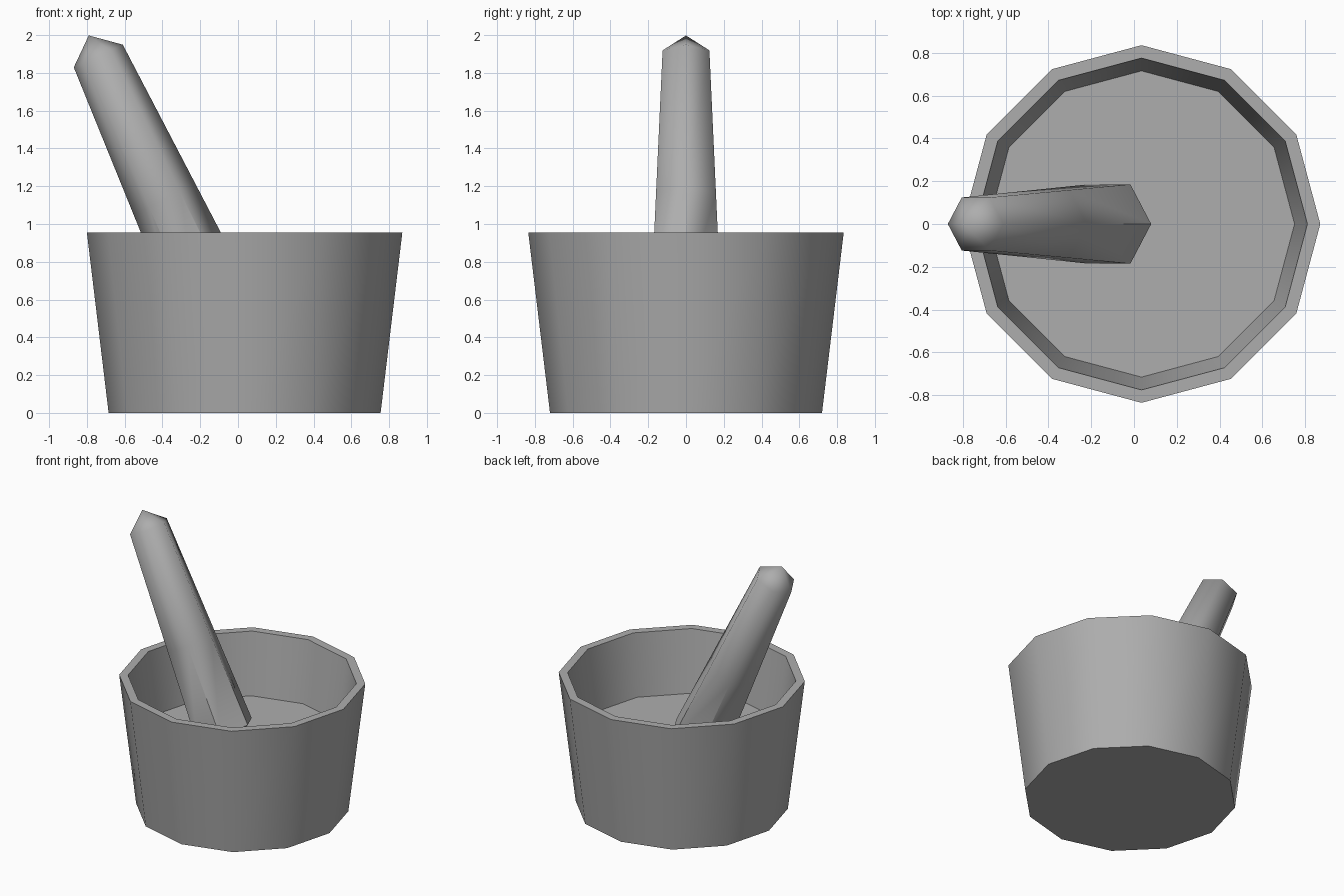
import bpy
import bmesh
from math import cos, sin, tau, radians
from mathutils import Matrix, Vector

cube = bpy.data.objects.get("Cube")
if cube:
    bpy.data.objects.remove(cube)

# Single stone colour
stone = bpy.data.materials.new("stone_grey")
stone.use_nodes = True
colour = (0.42, 0.42, 0.42, 1)
stone.diffuse_color = colour
stone.node_tree.nodes["Principled BSDF"].inputs["Base Color"].default_value = colour


def lathe(name, profile, sides, sharp_edge, matrix):
    """Turn (radius, height) points round z; radius 0 gives a pole."""
    bm = bmesh.new()
    rings = []
    for radius, height in profile:
        count = sides if radius else 1
        rings.append([bm.verts.new((radius * cos(tau * i / count),
                                    radius * sin(tau * i / count), height))
                      for i in range(count)])
    for low, high in zip(rings, rings[1:]):
        for i in range(sides):
            j = (i + 1) % sides
            corners = [low[i % len(low)], low[j % len(low)],
                       high[j % len(high)], high[i % len(high)]]
            bm.faces.new(list(dict.fromkeys(corners)))
    # Flat ends become single faces
    for ring, (radius, height) in ((rings[0], profile[0]), (rings[-1], profile[-1])):
        if radius:
            bm.faces.new(ring)
    bmesh.ops.recalc_face_normals(bm, faces=bm.faces)
    for face in bm.faces:
        face.smooth = True
    for edge in bm.edges:
        edge.smooth = not sharp_edge(edge)
    mesh = bpy.data.meshes.new(name)
    bm.to_mesh(mesh)
    bm.free()
    mesh.materials.append(stone)
    obj = bpy.data.objects.new(name, mesh)
    obj.matrix_world = matrix
    bpy.context.collection.objects.link(obj)
    return obj


# Mortar: tapered tub with a thin rim and a raised inner floor
lathe("mortar_bowl",
      [(0.72, 0), (0.835, 0.955), (0.775, 0.955), (0.715, 0.5)], 12,
      lambda edge: edge.calc_face_angle(0) > radians(40),
      Matrix.Translation((0.035, 0, 0)))

# Pestle: leaning six-sided rod, creased only along its lower half
length, middle = 1.49, 0.65


def lower_crease(edge):
    heights = [v.co.z for v in edge.verts]
    return max(heights) < middle + 0.01 or max(heights) < 0.01


foot, top = Vector((-0.114, 0, 0.537)), Vector((-0.74, 0, 1.89))
lean = Vector((0, 0, 1)).rotation_difference(top - foot).to_matrix().to_4x4()
lathe("pestle",
      [(0, -0.12), (0.214, 0), (0.183, middle), (0.143, length), (0, length + 0.12)], 6,
      lambda edge: lower_crease(edge) and edge.verts[0].co.z != edge.verts[1].co.z
      or max(v.co.z for v in edge.verts) < 0.01,
      Matrix.Translation(foot) @ lean)
